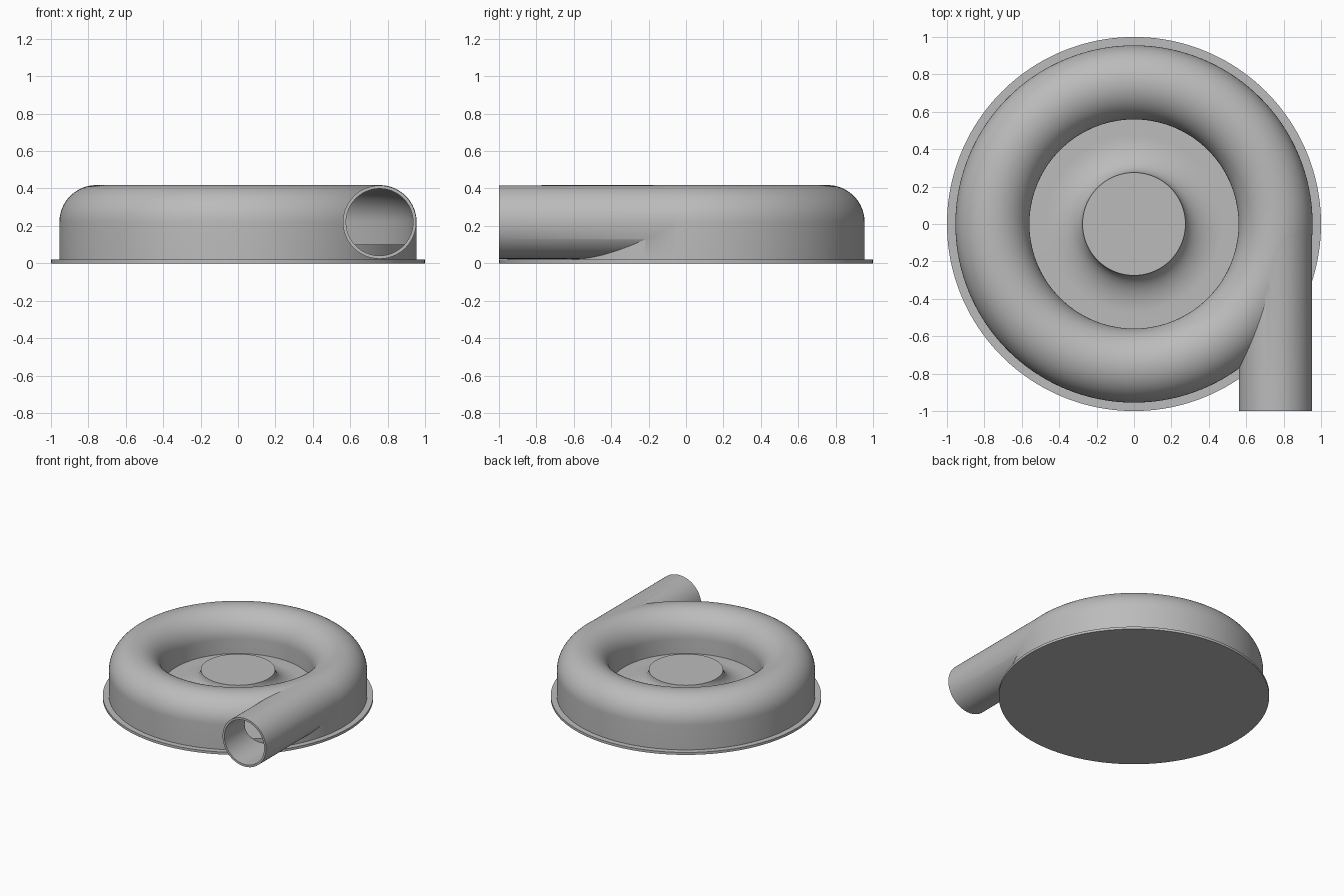
import bpy
import math
from mathutils import Matrix

cube = bpy.data.objects.get("Cube")
if cube:
    bpy.data.objects.remove(cube, do_unlink=True)

STEPS = 160
TUBE_X, TUBE_Z, TUBE_R, WALL = 0.757, 0.22, 0.198, 0.017
BASE_TOP, FLOOR = 0.02, 0.1

metal = bpy.data.materials.new("plain grey")
metal.use_nodes = True
grey = (0.5, 0.5, 0.5, 1)
metal.diffuse_color = grey
metal.node_tree.nodes["Principled BSDF"].inputs["Base Color"].default_value = grey


def add_mesh(name, verts, faces):
    mesh = bpy.data.meshes.new(name)
    mesh.from_pydata(verts, [], faces)
    mesh.materials.append(metal)
    obj = bpy.data.objects.new(name, mesh)
    bpy.context.collection.objects.link(obj)
    return obj


def revolve(name, profile, closed):
    """Spin (radius, z) points round the z axis; open profiles get end caps."""
    n = len(profile)
    verts, faces = [], []
    for s in range(STEPS):
        a = 2 * math.pi * s / STEPS
        verts += [(r * math.cos(a), r * math.sin(a), z) for r, z in profile]
    for s in range(STEPS):
        t = (s + 1) % STEPS
        for i in range(n if closed else n - 1):
            j = (i + 1) % n
            faces.append((s * n + i, t * n + i, t * n + j, s * n + j))
    if not closed:
        faces.append([s * n for s in reversed(range(STEPS))])
        faces.append([s * n + n - 1 for s in range(STEPS)])
    return add_mesh(name, verts, faces)


def ring_body(name, radius, bottom):
    """Arched channel: half-round top on straight walls."""
    arc = [(TUBE_X + radius * math.cos(math.pi * k / 32),
            TUBE_Z + radius * math.sin(math.pi * k / 32)) for k in range(33)]
    return revolve(name, [(TUBE_X + radius, bottom)] + arc + [(TUBE_X - radius, bottom)], True)


def pipe(name, radius, y0, y1):
    obj = revolve(name, [(radius, y0), (radius, y1)], False)
    # Lay the cylinder along y at the channel centre
    obj.data.transform(Matrix.Translation((TUBE_X, 0, TUBE_Z)) @ Matrix.Rotation(-math.pi / 2, 4, 'X'))
    return obj


def activate(obj):
    bpy.ops.object.select_all(action='DESELECT')
    obj.select_set(True)
    bpy.context.view_layer.objects.active = obj


def combine(obj, other, operation):
    mod = obj.modifiers.new("combine", 'BOOLEAN')
    mod.operation, mod.solver, mod.object = operation, 'EXACT', other
    activate(obj)
    bpy.ops.object.modifier_apply(modifier=mod.name)
    bpy.data.objects.remove(other, do_unlink=True)


# Flat mounting disc
base = revolve("base_plate", [(1, 0), (1, BASE_TOP)], False)

# Raised floor with flared centre hub
HUB_R, HUB_TOP, FLARE = 0.275, 0.23, 0.2
flare = [(HUB_R + FLARE * (1 - math.cos(a)), HUB_TOP - (HUB_TOP - FLOOR) * math.sin(a))
         for a in (math.pi / 2 * k / 16 for k in range(16, -1, -1))]
hub = revolve("floor_and_hub", [(0.939, BASE_TOP), (0.939, FLOOR)] + flare, False)

# Hollow ring housing with tangential outlet pipe
housing = ring_body("ring_housing", TUBE_R, BASE_TOP)
combine(housing, pipe("outlet_pipe", TUBE_R - 0.002, -1, 0.01), 'UNION')
combine(housing, ring_body("channel_cutter", TUBE_R - WALL, 0), 'DIFFERENCE')
combine(housing, pipe("bore_cutter", TUBE_R - WALL - 0.002, -1.1, 0.01), 'DIFFERENCE')

for obj in (base, hub, housing):
    activate(obj)
    bpy.ops.object.shade_smooth_by_angle(angle=math.radians(30))
